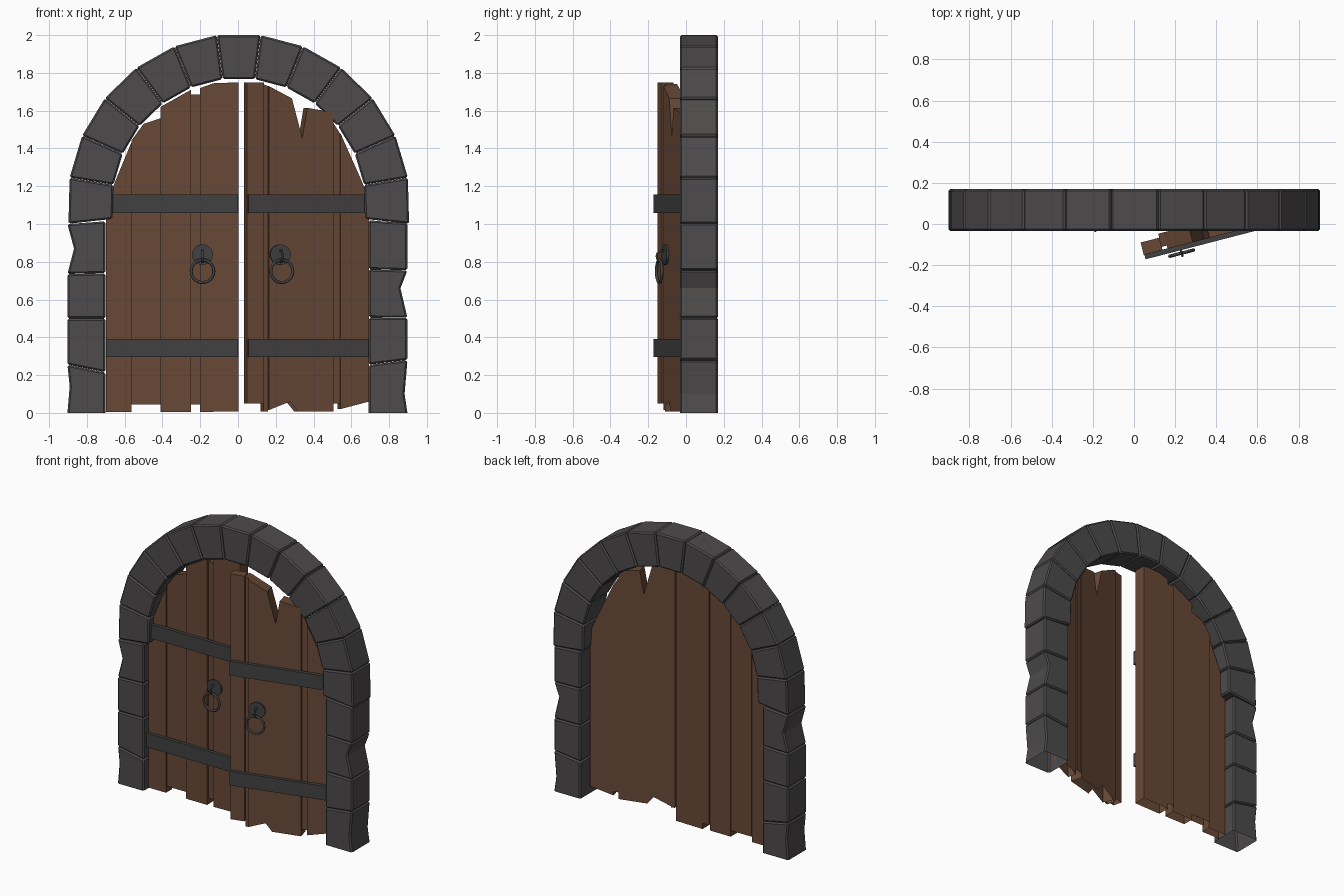
import bpy, bmesh, math
from mathutils import Matrix

if "Cube" in bpy.data.objects:
    bpy.data.objects.remove(bpy.data.objects["Cube"])


def material(name, rgb):
    m = bpy.data.materials.new(name)
    m.diffuse_color = (*rgb, 1)
    m.use_nodes = True
    m.node_tree.nodes["Principled BSDF"].inputs["Base Color"].default_value = m.diffuse_color
    return m


STONE = material("dark_grey_stone", (0.074, 0.069, 0.069))
WOOD = material("brown_wood", (0.138, 0.066, 0.037))
IRON = material("dark_iron", (0.055, 0.052, 0.052))


def finish(name, bm, mat, matrix=Matrix()):
    me = bpy.data.meshes.new(name)
    bm.to_mesh(me)
    bm.free()
    me.materials.append(mat)
    ob = bpy.data.objects.new(name, me)
    ob.matrix_world = matrix
    bpy.context.collection.objects.link(ob)
    return ob


def slab(name, outline, y0, y1, mat, matrix=Matrix(), bevel=0, open_bottom=False):
    """Extrude an outline in the xz plane from y0 to y1."""
    bm = bmesh.new()
    face = bm.faces.new([bm.verts.new((x, y0, z)) for x, z in outline])
    new = bmesh.ops.extrude_face_region(bm, geom=[face])["geom"]
    bmesh.ops.translate(bm, vec=(0, y1 - y0, 0),
                        verts=[v for v in new if isinstance(v, bmesh.types.BMVert)])
    bmesh.ops.recalc_face_normals(bm, faces=bm.faces[:])
    if open_bottom:
        bm.normal_update()
        under = [f for f in bm.faces if f.normal.z < -0.5]
        bmesh.ops.delete(bm, geom=under, context="FACES_ONLY")
    ob = finish(name, bm, mat, matrix)
    if bevel:
        mod = ob.modifiers.new("bevel", "BEVEL")
        mod.width, mod.segments = bevel, 1
        mod.limit_method, mod.angle_limit = "ANGLE", math.radians(50)
    return ob


def ring(name, centre, axis, major, minor, mat, matrix, n=24, m=8):
    """Torus whose axis is x or y."""
    bm = bmesh.new()
    rows = []
    for i in range(n):
        a = 2 * math.pi * i / n
        row = []
        for j in range(m):
            b = 2 * math.pi * j / m
            r, h = major + minor * math.cos(b), minor * math.sin(b)
            p, q = r * math.cos(a), r * math.sin(a)
            d = (p, h, q) if axis == "y" else (h, p, q)
            row.append(bm.verts.new([c + e for c, e in zip(centre, d)]))
        rows.append(row)
    for i in range(n):
        for j in range(m):
            k, l = (i + 1) % n, (j + 1) % m
            bm.faces.new((rows[i][j], rows[k][j], rows[k][l], rows[i][l]))
    bmesh.ops.recalc_face_normals(bm, faces=bm.faces[:])
    for f in bm.faces:
        f.smooth = True
    return finish(name, bm, mat, matrix)


FRONT, BACK = -0.033, 0.169
GAP = 0.0006

# Pillars: joints are (outer z, inner z); notches chip the outer side
pillars = {
    "left": (-0.903, -0.702,
             [(0, 0), (0.255, 0.215), (0.50, 0.50), (0.735, 0.74), (1.0, 1.015)],
             {0: (0.14, 0.012), 3: (0.87, 0.035)}),
    "right": (0.897, 0.692,
              [(0, 0), (0.28, 0.255), (0.503, 0.505), (0.755, 0.76), (1.005, 1.02)],
              {0: (0.10, 0.015), 2: (0.66, 0.037)}),
}
for side, (xo, xi, joints, notches) in pillars.items():
    for k in range(4):
        (o0, i0), (o1, i1) = joints[k], joints[k + 1]
        g = GAP if k else 0
        pts = [(xi, i0 + g), (xi, i1 - GAP), (xo, o1 - GAP)]
        if k in notches:
            z, d = notches[k]
            pts.append((xo - math.copysign(d, xo), z))
        pts.append((xo, o0 + g))
        slab(f"{side}_pillar_stone_{k + 1}", pts, FRONT, BACK, STONE,
             bevel=0.009, open_bottom=(k == 0))

# Arch: thirteen straight-sided wedge stones around one centre
STEP, R_OUT, R_IN, CX, CZ = 14.69, 0.907, 0.672, 0.004, 1.1
for k in range(13):
    a0 = 90 - 6.5 * STEP + k * STEP - (0.8 if k == 0 else 0)
    a1 = 90 - 6.5 * STEP + (k + 1) * STEP + (0.8 if k == 12 else 0)
    pts = []
    for r, a, s in ((R_IN, a0, 1), (R_OUT, a0, 1), (R_OUT, a1, -1), (R_IN, a1, -1)):
        t = math.radians(a) + s * GAP / r
        pts.append((CX + r * math.cos(t), CZ + r * math.sin(t)))
    slab(f"arch_stone_{k + 1}", pts, FRONT, BACK, STONE, bevel=0.009)

# Door leaves: each plank is (front y, back y, outline)
left_planks = [
    (0.018, 0.085, [(-0.70, 0.005), (-0.565, 0.005), (-0.565, 1.43), (-0.64, 1.25), (-0.70, 1.10)]),
    (0.030, 0.092, [(-0.565, 0.045), (-0.41, 0.045), (-0.41, 1.56), (-0.50, 1.53), (-0.565, 1.44)]),
    (0.018, 0.096, [(-0.41, 0.005), (-0.25, 0.005), (-0.25, 1.71), (-0.41, 1.62)]),
    (0.036, 0.105, [(-0.25, 0.045), (-0.20, 0.045), (-0.20, 1.685), (-0.25, 1.685)]),
    (0.018, 0.105, [(-0.20, 0.005), (0.002, 0.008), (0.002, 1.75), (-0.13, 1.745), (-0.20, 1.72)]),
]
right_planks = [
    (0.018, 0.080, [(0.052, 0.05), (0.143, 0.05), (0.143, 1.75), (0.052, 1.75)]),
    (0.034, 0.100, [(0.143, 0.008), (0.168, 0.008), (0.168, 1.73), (0.143, 1.74)]),
    (0.018, 0.100, [(0.168, 0.015), (0.28, 0.06), (0.322, 0.008), (0.51, 0.008), (0.51, 1.59),
                    (0.372, 1.615), (0.345, 1.455), (0.29, 1.665), (0.168, 1.73)]),
    (0.034, 0.092, [(0.51, 0.05), (0.548, 0.05), (0.548, 1.48), (0.51, 1.54)]),
    (0.022, 0.085, [(0.548, 0.02), (0.70, 0.06), (0.70, 1.13), (0.655, 1.24), (0.548, 1.48)]),
]
HINGE, ANGLE = 0.70, math.radians(14.5)
SWING = Matrix.Translation((HINGE, 0, 0)) @ Matrix.Rotation(ANGLE, 4, "Z")


def swung(x):
    """Seen x position -> x along the opened leaf, measured from its hinge."""
    return (x - HINGE) / math.cos(ANGLE)


def leaf(side, planks, remap, matrix, strap_ends, handle_x):
    for i, (y0, y1, pts) in enumerate(planks):
        slab(f"{side}_plank_{i + 1}", [(remap(x), z) for x, z in pts], y0, y1, WOOD,
             matrix, open_bottom=True)
    # Iron straps
    for label, z0, z1 in (("lower", 0.295, 0.392), ("upper", 1.057, 1.155)):
        a, b = (remap(x) for x in strap_ends)
        slab(f"{side}_{label}_strap", [(a, z0), (b, z0), (b, z1), (a, z1)],
             -0.005, 0.020, IRON, matrix)
    # Handle: round plate, holding loop and hanging ring
    x = remap(handle_x)
    disc = [(x + 0.056 * math.cos(t), 0.838 + 0.054 * math.sin(t))
            for t in (2 * math.pi * k / 20 for k in range(20))]
    slab(f"{side}_handle_plate", disc, 0.006, 0.020, IRON, matrix)
    ring(f"{side}_handle_loop", (x, -0.003, 0.829), "x", 0.031, 0.006, IRON, matrix, 16, 6)
    ring(f"{side}_handle_ring", (x, -0.020, 0.750), "y", 0.060, 0.008, IRON, matrix)


leaf("left_door", left_planks, lambda x: x, Matrix(), (-0.70, 0.0), -0.188)
leaf("right_door", right_planks, swung, SWING, (0.055, 0.70), 0.227)
